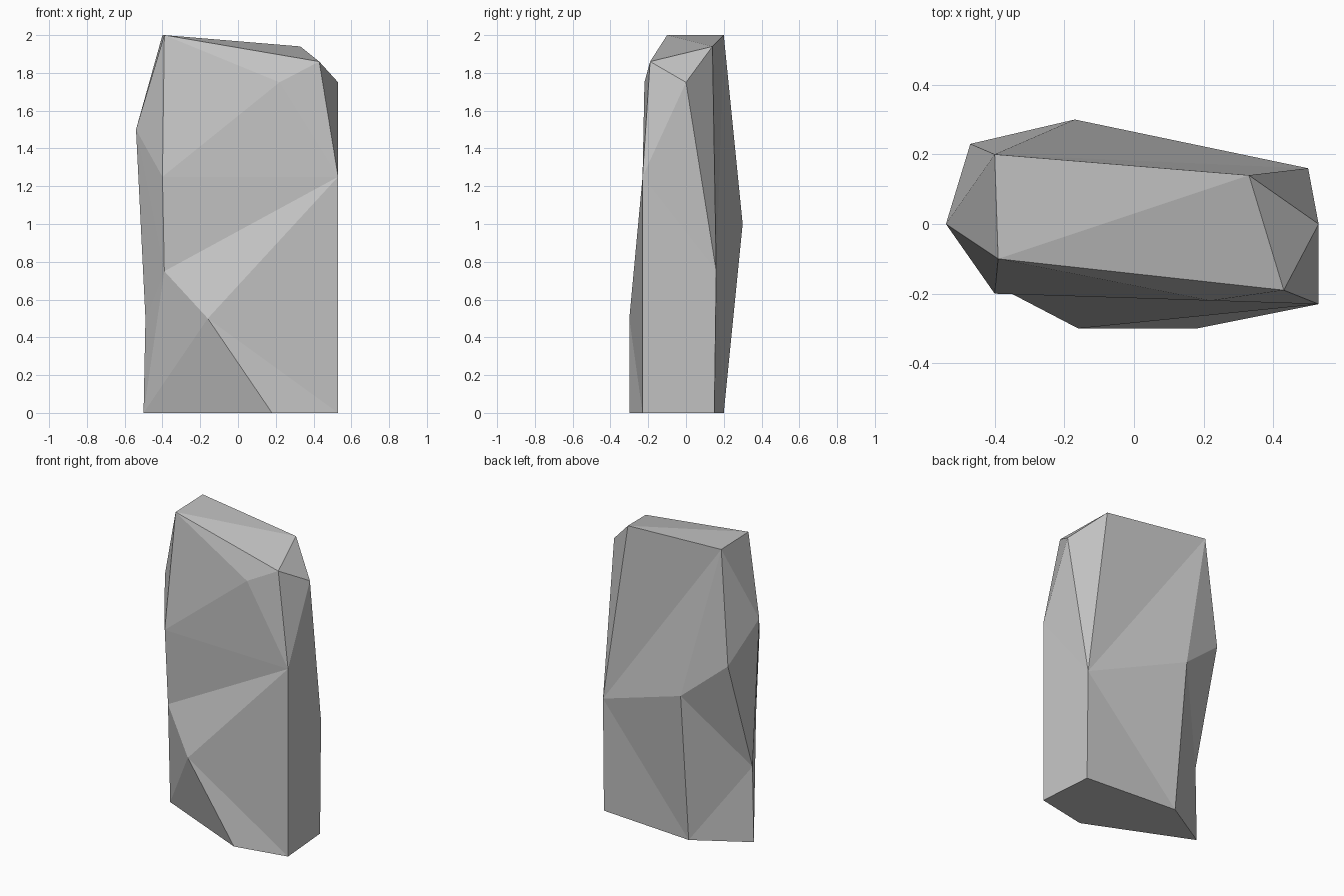
import bpy
import bmesh

cube = bpy.data.objects.get("Cube")
if cube:
    bpy.data.objects.remove(cube, do_unlink=True)

# Stone colour
stone = bpy.data.materials.new("stone_grey")
stone.use_nodes = True
colour = (0.55, 0.55, 0.55, 1)
stone.diffuse_color = colour
stone.node_tree.nodes["Principled BSDF"].inputs["Base Color"].default_value = colour

bm = bmesh.new()
corner = bm.verts.new

# Crown corners
crown_front_right = corner((-.39, -.1, 2))
crown_back_right = corner((-.4, .2, 2))
crown_back_left = corner((.33, .14, 1.94))
crown_front_left = corner((.43, -.19, 1.86))

# Waist and hip corners
waist_front_left = corner((.53, -.23, 1.25))
waist_front_right = corner((-.4, -.2, 1.25))
waist_back_right = corner((-.47, .23, 1.25))
hip_back_left = corner((.5, .16, .75))
hip_front_right = corner((-.39, -.18, .75))
side_right = corner((-.49, 0, .5))

# Foot corners
foot_front_left = corner((.53, -.23, 0))
foot_back_left = corner((.5, .15, 0))
foot_back = corner((-.16, .2, 0))
foot_right = corner((-.5, 0, 0))
foot_front = corner((.18, -.3, 0))


def peak(place, *ring):
    """Raise a peak and join it to the closed ring of corners around it."""
    tip = corner(place)
    for a, b in zip(ring, ring[1:] + ring[:1]):
        bm.faces.new((tip, a, b))


def facet(*ring):
    bm.faces.new(ring)


# Brow, on the upper front
peak((.22, -.22, 1.75), crown_front_right, waist_front_right,
     waist_front_left, crown_front_left)
# Knee, on the lower front
peak((-.16, -.3, .5), hip_front_right, waist_front_left,
     foot_front_left, foot_front, foot_right)
# Left shoulder
peak((.53, 0, 1.75), crown_front_left, waist_front_left,
     hip_back_left, crown_back_left)
# Right shoulder
peak((-.54, 0, 1.5), crown_front_right, waist_front_right, hip_front_right,
     side_right, waist_back_right, crown_back_right)
# Spine, on the back
peak((-.17, .3, 1), crown_back_right, hip_back_left, foot_back,
     side_right, waist_back_right)

# Crown
facet(crown_front_right, crown_back_left, crown_back_right)
facet(crown_front_right, crown_front_left, crown_back_left)
# Front overhang
facet(waist_front_right, hip_front_right, waist_front_left)
# Right flank
facet(side_right, foot_right, hip_front_right)
facet(side_right, foot_back, foot_right)
# Back
facet(crown_back_right, crown_back_left, hip_back_left)
facet(hip_back_left, foot_back_left, foot_back)
# Left flank
facet(waist_front_left, foot_front_left, foot_back_left, hip_back_left)
# Underside
facet(foot_front_left, foot_front, foot_right, foot_back, foot_back_left)

bmesh.ops.recalc_face_normals(bm, faces=bm.faces)
mesh = bpy.data.meshes.new("standing_stone")
bm.to_mesh(mesh)
bm.free()
mesh.materials.append(stone)
rock = bpy.data.objects.new("standing_stone", mesh)
bpy.context.collection.objects.link(rock)
